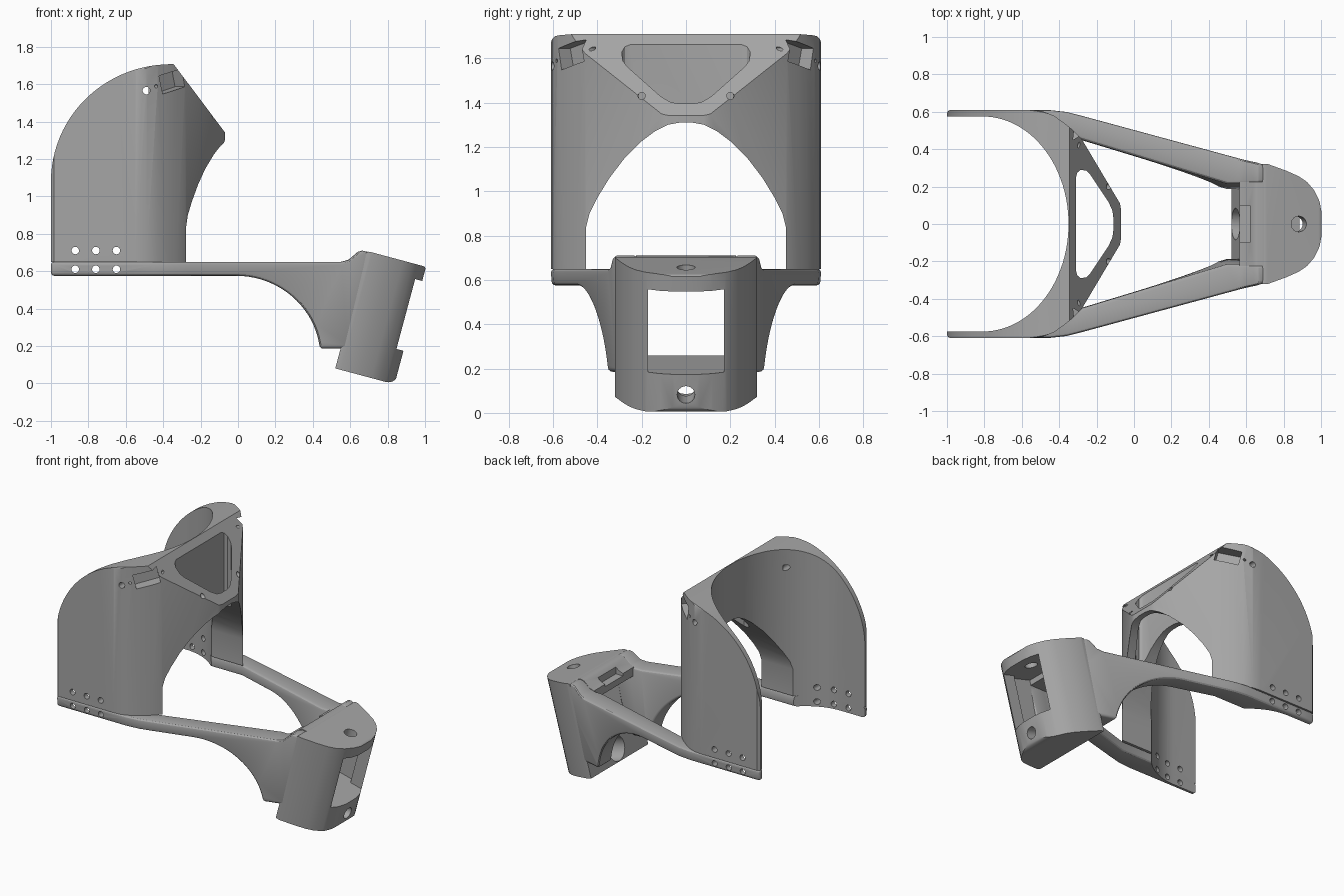
import bpy, bmesh, math
from mathutils import Matrix

if "Cube" in bpy.data.objects:
    bpy.data.objects.remove(bpy.data.objects["Cube"], do_unlink=True)

grey = bpy.data.materials.new("matte grey")
grey.use_nodes = True
grey.diffuse_color = (0.38, 0.38, 0.38, 1)
grey.node_tree.nodes["Principled BSDF"].inputs["Base Color"].default_value = grey.diffuse_color

# Local frame of the tilted nose: x forward, z along the tilted axis
TILT = Matrix.Translation((0.52, 0, 0.08)) @ Matrix.Rotation(math.radians(15), 4, 'Y')


def arc(cx, cy, rx, ry, a0, a1, n=16):
    angles = [math.radians(a0 + (a1 - a0) * i / n) for i in range(n + 1)]
    return [(cx + rx * math.cos(a), cy + ry * math.sin(a)) for a in angles]


def both(half):
    """Close a half outline by mirroring its second coordinate."""
    return half + [(a, -b) for a, b in reversed(half)]


def prism(name, outline, axis, lo, hi, matrix=None):
    place = {'x': lambda p, d: (d, p[0], p[1]),
             'y': lambda p, d: (p[0], d, p[1]),
             'z': lambda p, d: (p[0], p[1], d)}[axis]
    bm = bmesh.new()
    rings = [[bm.verts.new(place(p, d)) for p in outline] for d in (lo, hi)]
    n = len(outline)
    bm.faces.new(rings[0])
    bm.faces.new(rings[1][::-1])
    for i in range(n):
        j = (i + 1) % n
        bm.faces.new((rings[0][j], rings[0][i], rings[1][i], rings[1][j]))
    bmesh.ops.recalc_face_normals(bm, faces=bm.faces)
    mesh = bpy.data.meshes.new(name)
    bm.to_mesh(mesh)
    bm.free()
    mesh.materials.append(grey)
    if matrix:
        mesh.transform(matrix)
    obj = bpy.data.objects.new(name, mesh)
    bpy.context.collection.objects.link(obj)
    return obj


def box(name, x, y, z, matrix=None):
    return prism(name, [(x[0], y[0]), (x[1], y[0]), (x[1], y[1]), (x[0], y[1])], 'z', *z, matrix)


def drill(axis, a, b, r, lo, hi, matrix=None):
    return prism("drill", arc(a, b, r, r, 0, 345, 23), axis, lo, hi, matrix)


def activate(obj):
    bpy.ops.object.select_all(action='DESELECT')
    obj.select_set(True)
    bpy.context.view_layer.objects.active = obj


def combine(obj, operation, *tools):
    activate(obj)
    for tool in tools:
        mod = obj.modifiers.new("bool", 'BOOLEAN')
        mod.operation, mod.solver, mod.object = operation, 'EXACT', tool
        bpy.ops.object.modifier_apply(modifier=mod.name)
        bpy.data.objects.remove(tool, do_unlink=True)


def bevel(obj, width, angle):
    activate(obj)
    mod = obj.modifiers.new("bevel", 'BEVEL')
    mod.width, mod.segments, mod.angle_limit = width, 3, math.radians(angle)
    bpy.ops.object.modifier_apply(modifier=mod.name)


def finish(obj):
    activate(obj)
    bpy.ops.object.shade_smooth_by_angle(angle=math.radians(28))


def hollow():
    """Rounded vertical hollow shared by the shell and the rails."""
    return prism("hollow", both([(-1.2, 0.575)] + arc(-0.81, 0, 0.46, 0.575, 90, 3, 24)), 'z', 0.4, 2)


# Upper shell: plan outline trimmed by side and end profiles
plan = [(-1, 0.595), (-0.985, 0.61), (-0.55, 0.61), (-0.49, 0.604), (-0.43, 0.58),
        (-0.38, 0.545), (-0.33, 0.505), (-0.28, 0.455), (-0.075, 0.11), (-0.07, 0.08)]
shell = prism("upper_shell", both(plan), 'z', 0.65, 1.8)
side = [(-1.1, 0.6), (-1, 0.6)] + arc(-0.36, 1.08, 0.64, 0.626, 180, 92, 24)
side = side[1:] + [(-0.345, 1.708), (-0.065, 1.335), (0.1, 1.3), (0.1, 0.6)]
combine(shell, 'INTERSECT', prism("side_trim", side, 'y', -1, 1))
end = arc(0.56, 1.66, 0.051, 0.049, 0, 90, 6)
end_full = [(0.611, 0.6)] + end + [(-y, z) for y, z in reversed(end)] + [(-0.611, 0.6)]
combine(shell, 'INTERSECT', prism("end_trim", end_full, 'x', -1.2, 0.2))

# Front archway
arch = [(0.45, 0.5), (0.45, 0.84), (0.435, 0.9), (0.40, 0.97), (0.345, 1.06), (0.28, 1.145),
        (0.20, 1.225), (0.14, 1.27), (0.08, 1.3), (0.03, 1.309)]
arch = arch + [(-y, z) for y, z in reversed(arch)]
combine(shell, 'DIFFERENCE', hollow(), prism("archway", arch, 'x', -0.75, 0.3))

# Front well, corner sockets and drilled holes
well = [(-0.31, 0.25), (-0.303, 0.275), (-0.285, 0.29), (-0.255, 0.285), (-0.235, 0.265),
        (-0.135, 0.115), (-0.115, 0.07), (-0.11, 0.03)]
combine(shell, 'DIFFERENCE', prism("front_well", both(well), 'z', 0.9, 2))
for s in (1, -1):
    socket = (Matrix.Translation((-0.36, s * 0.51, 1.615)) @ Matrix.Rotation(s * math.radians(48), 4, 'Z')
              @ Matrix.Rotation(s * math.radians(-14), 4, 'X'))
    combine(shell, 'DIFFERENCE',
            box("socket", (-0.065, 0.2), (-0.08, 0.08), (-0.05, 0.05), socket),
            drill('x', -0.11, 0, 0.009, -0.05, 0.2, socket),
            drill('x', 0.11, 0, 0.009, -0.05, 0.2, socket),
            drill('x', s * 0.2, 1.43, 0.016, -0.2, 0.1),
            drill('y', -0.49, 1.565, 0.02, *sorted((s * 0.4, s * 0.8))))
for x in (-0.87, -0.76, -0.65):
    combine(shell, 'DIFFERENCE', drill('y', x, 0.71, 0.02, -1, 1))
finish(shell)

# Side rails with curved gussets, tapering to the nose
rail_plan = [(-1, 0.43), (-1, 0.61), (-0.45, 0.61), (-0.36, 0.6), (-0.27, 0.577),
             (0.67, 0.322), (0.74, 0.3), (0.74, 0.215), (0.5, 0.215), (-0.29, 0.455), (-0.6, 0.455)]
rail_side = [(-1.1, 0.575)] + arc(-0.01, 0.14, 0.45, 0.435, 90, 6, 20)
rail_side += [(0.6, 0.185), (0.72, 0.65), (0.7, 0.7), (0.665, 0.71), (0.64, 0.703), (0.59, 0.66), (0.55, 0.65), (-1.1, 0.65)]
for name, s in (("left_rail", 1), ("right_rail", -1)):
    rail = prism(name, rail_plan, 'z', 0, 1)
    combine(rail, 'INTERSECT', prism("rail_trim", rail_side, 'y', 0, 1))
    bevel(rail, 0.018, 50)
    for v in rail.data.vertices:
        v.co.y = s * (v.co.y - 0.03 * (0.65 - v.co.z) / 0.465)
    if s < 0:
        rail.data.flip_normals()
    combine(rail, 'DIFFERENCE', hollow())
    for x in (-0.87, -0.76, -0.65):
        combine(rail, 'DIFFERENCE', drill('y', x, 0.61, 0.02, -1, 1))
    finish(rail)

# Tilted nose housing
nose_plan = [(0, 0.32), (0.03, 0.32), (0.13, 0.285), (0.2, 0.255), (0.245, 0.225), (0.285, 0.18),
             (0.315, 0.12), (0.328, 0.06)]
nose = prism("nose_housing", both(nose_plan), 'z', -0.1, 0.8, TILT)
nose_side = [(-0.01, 0), *arc(0.28, 0.05, 0.052, 0.05, -90, 0, 6), *arc(0.31, 0.63, 0.022, 0.02, 0, 90, 4),
             *arc(0.02, 0.625, 0.03, 0.025, 90, 180, 4)]
combine(nose, 'INTERSECT', prism("nose_trim", nose_side, 'y', -1, 1, TILT))
combine(nose, 'DIFFERENCE',
        box("cavity", (-0.2, 0.2), (-0.21, 0.21), (0.185, 0.572), TILT),
        box("window", (0.1, 0.6), (-0.172, 0.172), (0.1851, 0.5719), TILT),
        drill('x', 0, 0.09, 0.085, -0.1, 0.2, TILT),
        drill('x', 0, 0.09, 0.04, 0.1, 0.6, TILT),
        drill('z', 0.2, 0, 0.042, 0.5, 0.8, TILT))
finish(nose)

# Bridge between the rails behind the nose, with a shallow notch
bridge_side = [(0.565, 0.59), (0.565, 0.652), (0.6, 0.666), (0.64, 0.702), (0.665, 0.709), (0.71, 0.7), (0.69, 0.59)]
bridge = prism("rear_bridge", bridge_side, 'y', -0.225, 0.225)
combine(bridge, 'DIFFERENCE', box("notch", (0.5, 0.62), (-0.1, 0.1), (0.635, 0.8)))
finish(bridge)
